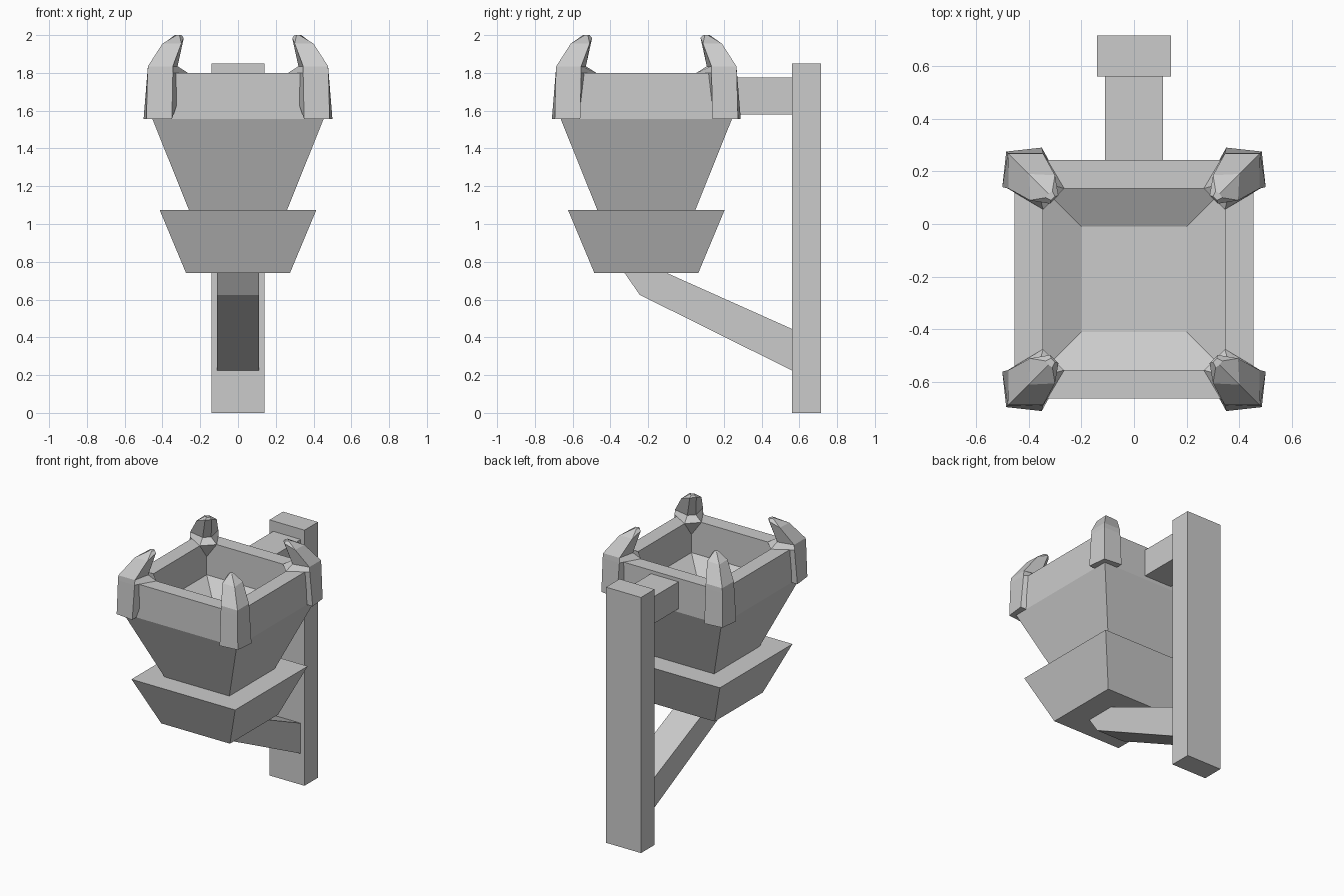
import bpy, bmesh

if "Cube" in bpy.data.objects:
    bpy.data.objects.remove(bpy.data.objects["Cube"], do_unlink=True)

# One plain grey for everything
GREY = (0.6, 0.6, 0.6, 1.0)
mat = bpy.data.materials.new("plain grey")
mat.use_nodes = True
mat.diffuse_color = GREY
mat.node_tree.nodes["Principled BSDF"].inputs["Base Color"].default_value = GREY

CY = -0.21  # bowl centre along y


def loft(name, rings):
    """Closed flat-shaded mesh joining point rings of equal length."""
    bm = bmesh.new()
    loops = [[bm.verts.new(p) for p in ring] for ring in rings]
    n = len(loops[0])
    for low, high in zip(loops, loops[1:]):
        for i in range(n):
            j = (i + 1) % n
            bm.faces.new((low[i], low[j], high[j], high[i]))
    bm.faces.new(loops[0][::-1])
    bm.faces.new(loops[-1])
    bmesh.ops.remove_doubles(bm, verts=bm.verts, dist=0.0005)
    bmesh.ops.recalc_face_normals(bm, faces=bm.faces)
    mesh = bpy.data.meshes.new(name)
    bm.to_mesh(mesh)
    bm.free()
    mesh.materials.append(mat)
    obj = bpy.data.objects.new(name, mesh)
    bpy.context.collection.objects.link(obj)
    return obj


def square(half, z):
    return [(x * half, CY + y * half, z) for x, y in ((-1, -1), (1, -1), (1, 1), (-1, 1))]


def side_profile(name, half_width, outline):
    """Extrude a (y, z) outline across x."""
    return loft(name, [[(x, y, z) for y, z in outline] for x in (-half_width, half_width)])


def box_outline(y0, y1, z0, z1):
    return [(y0, z0), (y1, z0), (y1, z1), (y0, z1)]


# Bowl: flared base collar and hollow upper basket
loft("base_collar", [square(0.275, 0.74), square(0.415, 1.075)])
loft("basket", [square(h, z) for h, z in (
    (0.26, 1.075), (0.453, 1.555), (0.453, 1.8),
    (0.345, 1.8), (0.345, 1.56), (0.2, 1.48))])

# Wall post with its two supports
side_profile("wall_post", 0.14, box_outline(0.56, 0.715, 0, 1.85))
side_profile("upper_arm", 0.11, box_outline(0.2, 0.56, 1.58, 1.775))
side_profile("lower_brace", 0.11, [
    (0.56, 0.225), (-0.245, 0.625), (-0.325, 0.74), (-0.1, 0.74), (0.56, 0.445)])


# Corner claws, each symmetric about its diagonal
def claw_ring(corner, side, inner, z, inner_z=None):
    (a, b), (p, q) = side, inner
    iz = inner_z or z
    return [(corner, corner, z), (a, b, z), (p, q, iz), (q, p, iz), (b, a, z)]


CLAW = [
    claw_ring(0.485, (0.35, 0.50), (0.35, 0.44), 1.555),
    claw_ring(0.479, (0.345, 0.48), (0.265, 0.345), 1.8),
    claw_ring(0.477, (0.345, 0.477), (0.32, 0.36), 1.835),
    claw_ring(0.40, (0.3, 0.395), (0.287, 0.318), 1.955, 1.985),
    claw_ring(0.325, (0.31, 0.335), (0.3, 0.315), 2.0),
]
for depth, sy in (("front", -1), ("back", 1)):
    for side, sx in (("right", -1), ("left", 1)):
        loft(f"claw_{depth}_{side}",
             [[(sx * x, CY + sy * y, z) for x, y, z in ring] for ring in CLAW])
